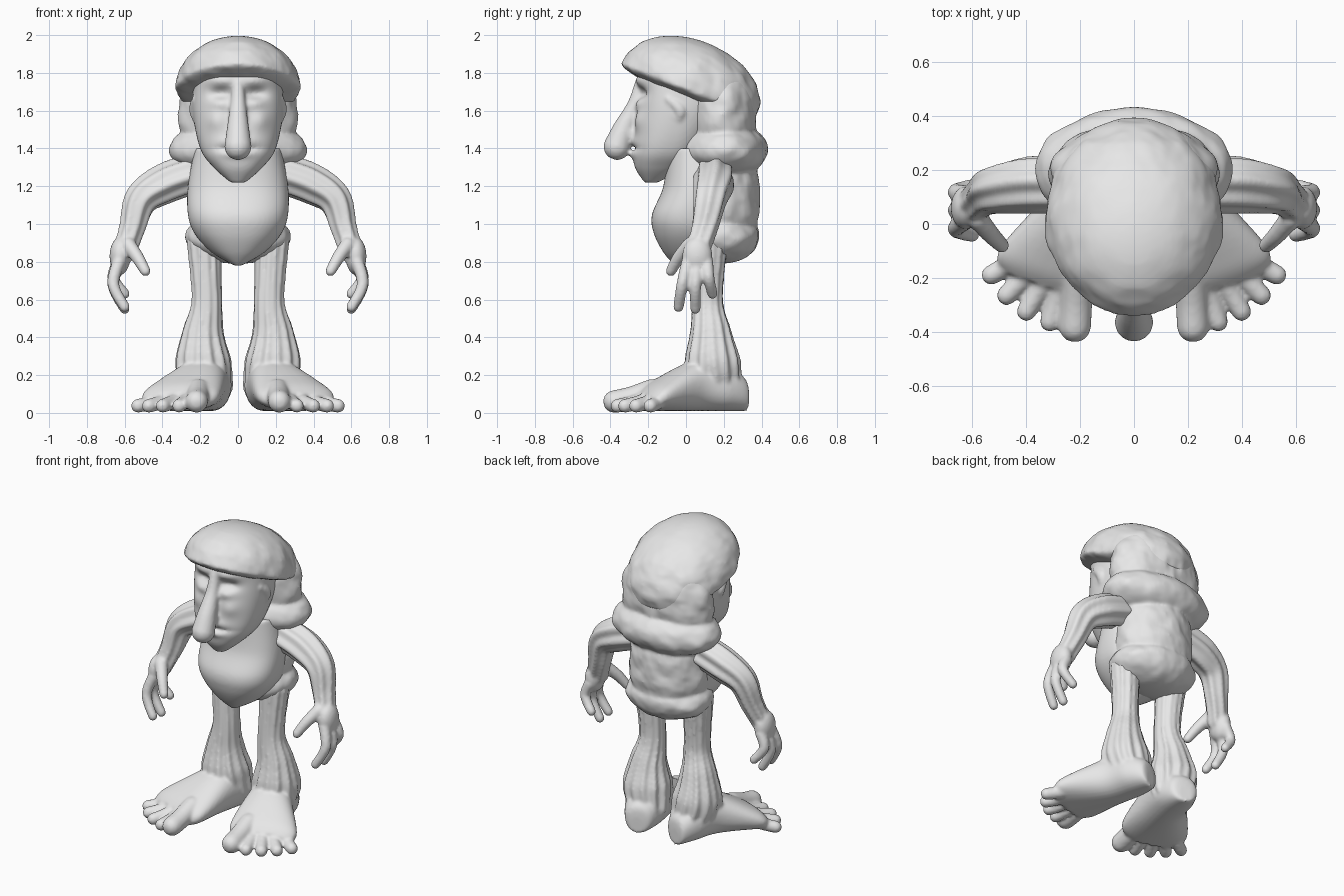
import bpy, bmesh, math
from mathutils import Vector, noise

cube = bpy.data.objects.get("Cube")
if cube:
    bpy.data.objects.remove(cube, do_unlink=True)

grey = (.8, .8, .8, 1)
material = bpy.data.materials.new("clay_grey")
material.use_nodes = True
material.diffuse_color = grey
material.node_tree.nodes["Principled BSDF"].inputs["Base Color"].default_value = grey


def spline(keys, steps=8):
    """Smooth curve through the given tuples."""
    keys = [Vector(key) for key in keys]
    padded = [keys[0]] + keys + [keys[-1]]
    curve = []
    for a, b, c, d in zip(padded, padded[1:], padded[2:], padded[3:]):
        for step in range(steps):
            t = step / steps
            bend = 2 * a - 5 * b + 4 * c - d + t * (3 * (b - c) + d - a)
            curve.append(b + t / 2 * (c - a + t * bend))
    return curve + [keys[-1]]


def power(value, exponent):
    return math.copysign(abs(value) ** exponent, value)


def circle(count, exponent=1):
    """Cosine, sine and angle around a circle, squarer for small exponents."""
    for i in range(count):
        angle = math.tau * i / count
        yield power(math.cos(angle), exponent), power(math.sin(angle), exponent), angle


def skin(bm, rings):
    """Closed surface through a list of rings."""
    rows = [[bm.verts.new(point) for point in ring] for ring in rings]
    for low, high in zip(rows, rows[1:]):
        for i in range(len(low)):
            bm.faces.new((low[i - 1], low[i], high[i], high[i - 1]))
    bm.faces.new(rows[0])
    bm.faces.new(rows[-1])


def stack(bm, keys, shape=Vector):
    """Level rings through height, half width, front, back."""
    rings = []
    for z, width, front, back in spline(keys, 12):
        middle, half = (front + back) / 2, (back - front) / 2
        rings.append([shape((width * c, middle + half * s, z)) for c, s, angle in circle(96, .85)])
    skin(bm, rings)


def tube(bm, keys, ridges=0, depth=0):
    """Round-ended limb through x, y, z, radius, with optional bark ridges."""
    path = [(key.to_3d(), key.w) for key in spline(keys)]
    start = (path[0][0] - path[1][0]).normalized()
    end = (path[-1][0] - path[-2][0]).normalized()

    def rounded(centre, radius, way):
        angles = [math.pi / 2 * step / 5 for step in range(1, 5)]
        return [(centre + way * radius * math.sin(a), radius * math.cos(a)) for a in angles]

    path = rounded(*path[0], start)[::-1] + path + rounded(*path[-1], end)
    rings = []
    for i, (centre, radius) in enumerate(path):
        way = path[min(i + 1, len(path) - 1)][0] - path[max(i - 1, 0)][0]
        side = way.cross(Vector((.1, 1, 0))).normalized()
        front = way.normalized().cross(side)
        ring = []
        for c, s, angle in circle(72 if ridges else 20):
            wave = math.cos(ridges * angle + math.sin(6 * centre.z))
            wave += math.cos((ridges - 4) * angle - 4 * centre.z) / 2
            ring.append(centre + radius * (1 + depth * wave) * (side * c + front * s))
        rings.append(ring)
    skin(bm, rings)


def ball(bm, centre, size, shape=Vector, boxy=1):
    """Ellipsoid; a small boxy value makes it barrel-shaped."""
    made = bmesh.ops.create_uvsphere(bm, u_segments=64, v_segments=32, radius=1)
    for vert in made["verts"]:
        unit = vert.co.copy()
        unit.xy *= max(unit.xy.length, .001) ** (boxy - 1)
        vert.co = shape(Vector(centre) + Vector([u * s for u, s in zip(unit, size)]))


def finish(bm, name, mirror=False):
    """Fuse the overlapping pieces into one soft surface."""
    bmesh.ops.recalc_face_normals(bm, faces=bm.faces)
    mesh = bpy.data.meshes.new(name)
    bm.to_mesh(mesh)
    bm.free()
    mesh.materials.append(material)
    part = bpy.data.objects.new(name, mesh)
    bpy.context.collection.objects.link(part)
    if mirror:
        part.modifiers.new("Mirror", 'MIRROR').use_mirror_merge = False
    fuse = part.modifiers.new("Fuse", 'REMESH')
    fuse.mode, fuse.voxel_size, fuse.use_smooth_shade = 'VOXEL', .01, True
    soften = part.modifiers.new("Soften", 'SMOOTH')
    soften.factor, soften.iterations = .5, 5


def lumpy(point):
    """Soft clumps of hair, the same on both sides."""
    spot = Vector((abs(point.x), point.y, point.z))
    out = Vector((point.x, point.y - .1, 0)).normalized()
    return point + out * (noise.noise(spot * 11) + noise.noise(spot * 24) / 2) / 80


def cap_shape(unit):
    """Dome leaning back, with a rim that is high in front and low behind."""
    rise = max(unit.z, 0)
    y = .02 + .36 * unit.y + .09 * rise
    z = 1.72 + .28 * rise + .06 * min(unit.z, 0) - .38 * y
    return lumpy(Vector((.33 * unit.x, y, z)))


# Push on the face: x, z, width, height, depth
FACE_MARKS = {
    "socket": (.09, 1.69, .06, .03, .04),
    "eye": (.09, 1.64, .05, .03, -.02),
    "brow": (.09, 1.76, .09, .03, -.02),
    "cheek": (.12, 1.55, .05, .05, -.02),
    "mouth": (0, 1.4, .1, .01, .03),
    "lip": (0, 1.37, .08, .02, -.02),
    "upper_lip": (0, 1.44, .08, .02, -.02),
}


def face_shape(point):
    point = Vector(point)
    if point.y < -.08:
        for x, z, width, height, depth in FACE_MARKS.values():
            fade = ((abs(point.x) - x) / width) ** 2 + ((point.z - z) / height) ** 2
            point.y += depth * math.exp(-fade)
    return point


# Hair cap
bm = bmesh.new()
ball(bm, (0, 0, 0), (1, 1, 1), cap_shape, .95)
finish(bm, "hair_cap")

# Long back hair, shoulder roll, back and waist roll
bm = bmesh.new()
ball(bm, (0, .19, 1.58), (.315, .185, .25), lumpy, .6)
ball(bm, (0, .2, 1.39), (.365, .23, .15), lumpy, .9)
ball(bm, (0, .17, 1.13), (.26, .22, .3), lumpy, .5)
ball(bm, (0, .17, .93), (.28, .22, .14), lumpy, .9)
finish(bm, "back_hair_and_fur")

# Smooth chest and hanging belly
bm = bmesh.new()
stack(bm, [(.78, .02, -.06, .03), (.85, .14, -.12, .2), (.95, .23, -.17, .25),
           (1.05, .265, -.18, .25), (1.2, .265, -.12, .25), (1.4, .23, -.1, .25)])
finish(bm, "belly")

# Head with a pointed chin
bm = bmesh.new()
stack(bm, [(1.22, .04, -.22, -.15), (1.3, .13, -.27, 0), (1.4, .2, -.28, .1),
           (1.6, .24, -.26, .2), (1.8, .23, -.25, .2)], face_shape)

# Drooping nose and the ears
tube(bm, [(0, -.24, 1.75, .03), (0, -.27, 1.63, .042), (0, -.33, 1.5, .06), (0, -.365, 1.41, .072)])
ball(bm, (0, -.3, 1.48), (.055, .07, .06))
for side in (-1, 1):
    ball(bm, (side * .22, -.06, 1.59), (.02, .04, .06))
    tube(bm, [(side * .2, -.05, 1.53, .025), (side * .23, -.03, 1.6, .03), (side * .22, -.09, 1.66, .025)])
finish(bm, "head")

# Sinewy arms with palms
bm = bmesh.new()
tube(bm, [(.25, .15, 1.26, .1), (.39, .15, 1.21, .1), (.51, .13, 1.13, .085),
          (.56, .1, .98, .068), (.605, .06, .85, .06)], 7, .09)
ball(bm, (.625, .06, .83), (.055, .08, .1))

# Three curled fingers fanned along the palm, then the thumb
for i, drop in enumerate((.24, .25, .17)):
    tube(bm, [(.63, .01 + .05 * i, .8, .035), (.66, -.02 + .07 * i, .8 - drop / 2, .031),
              (.6, -.04 + .09 * i, .8 - drop, .028)])
tube(bm, [(.58, .02, .89, .04), (.53, -.04, .82, .034), (.49, -.08, .75, .028)])
finish(bm, "arms", mirror=True)

# Gnarled legs flaring into the ankles
bm = bmesh.new()
tube(bm, [(.16, .16, .15, .13), (.185, .14, .27, .145), (.185, .13, .42, .11),
          (.165, .115, .6, .08), (.18, .13, .9, .09)], 13, .06)

# Broad splayed feet: centre x and y, half width, height
rings = []
for x, y, width, height in spline([(.14, .32, .04, .11), (.14, .3, .08, .18), (.16, .2, .12, .24),
                                   (.2, .05, .14, .27), (.3, -.16, .2, .16), (.33, -.23, .16, .1)]):
    rings.append([(x + width * c, y + width * c / 3, .01 + height * (1 + s) / 2) for c, s, angle in circle(32, .9)])
skin(bm, rings)

# Toes fanned on an arc, the big toe first
for i in range(5):
    radius = .037 if i else .06
    fan = .05 + i / 4
    toe = []
    for reach, lift in ((.18, .06), (.29, .02), (.38, 0)):
        toe.append((.2 + reach * math.sin(fan), -reach * math.cos(fan), radius + lift, radius))
    tube(bm, toe)
finish(bm, "legs_and_feet", mirror=True)
